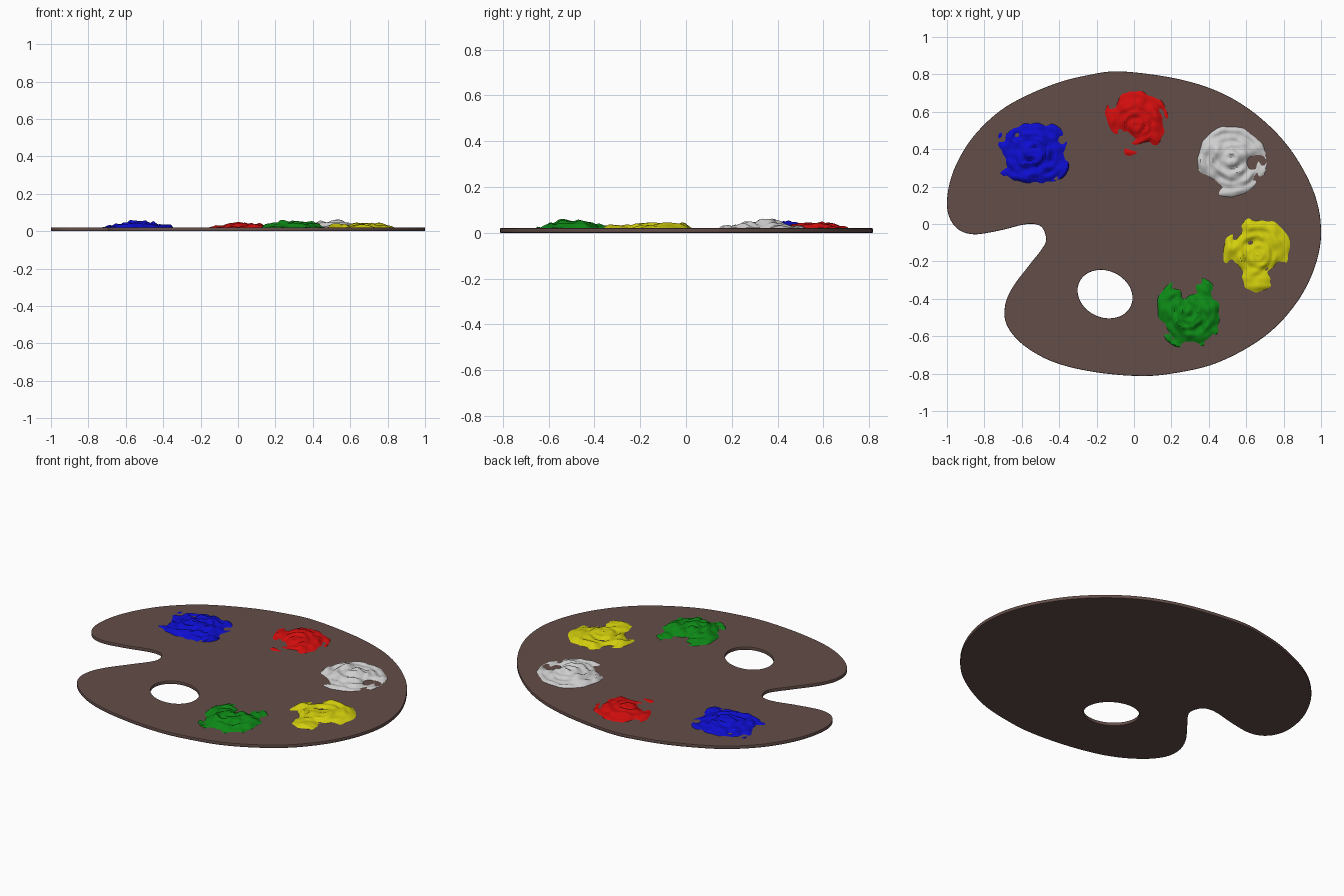
import bpy, bmesh, math
from mathutils import Vector, noise

if "Cube" in bpy.data.objects:
    bpy.data.objects.remove(bpy.data.objects["Cube"])

TOP = 0.02  # height of the board's upper face


def material(name, rgb):
    m = bpy.data.materials.new(name)
    m.diffuse_color = (*rgb, 1)
    m.use_nodes = True
    m.node_tree.nodes["Principled BSDF"].inputs["Base Color"].default_value = m.diffuse_color
    return m


def smooth_loop(pts, steps=6):
    # closed Catmull-Rom curve through the given points
    out, n = [], len(pts)
    for i in range(n):
        a, b, c, d = (Vector(pts[(i + k) % n]) for k in (-1, 0, 1, 2))
        for s in range(steps):
            t = s / steps
            out.append(0.5 * (2 * b + (c - a) * t + (2 * a - 5 * b + 4 * c - d) * t * t
                              + (3 * b - a - 3 * c + d) * t ** 3))
    return out


# Board: filled outline with thumb hole and softened rim
outline = [(-.05, .815), (.3, .76), (.57, .645), (.8, .445), (.95, .2), (1, -.02), (.97, -.22),
           (.87, -.42), (.7, -.6), (.45, -.74), (.2, -.8), (0, -.812), (-.25, -.785), (-.45, -.73),
           (-.6, -.64), (-.68, -.54), (-.69, -.44), (-.65, -.34), (-.56, -.22), (-.49, -.13),
           (-.47, -.08), (-.49, -.02), (-.535, 0), (-.6, -.005), (-.72, -.035), (-.86, -.055),
           (-.95, -.02), (-.997, .07), (-.99, .2), (-.94, .34), (-.84, .49), (-.68, .63),
           (-.45, .74), (-.25, .795)]
hole = [(-.155 + .147 * math.cos(a), -.375 + .128 * math.sin(a) - .02 * math.cos(a))
        for a in (math.tau * i / 12 for i in range(12))]
curve = bpy.data.curves.new("palette_board", 'CURVE')
curve.dimensions = '2D'
curve.fill_mode = 'BOTH'
curve.extrude, curve.bevel_depth, curve.bevel_resolution, curve.offset = .006, .004, 1, -.004
for loop in (smooth_loop(outline), smooth_loop(hole)):
    sp = curve.splines.new('POLY')
    sp.points.add(len(loop) - 1)
    for p, v in zip(sp.points, loop):
        p.co = (v.x, v.y, 0, 1)
    sp.use_cyclic_u = True
board = bpy.data.objects.new("palette_board", curve)
board.location.z = TOP / 2
bpy.context.collection.objects.link(board)
bpy.context.view_layer.objects.active = board
board.select_set(True)
bpy.ops.object.convert(target='MESH')
board = bpy.context.object
board.data.materials.clear()
board.data.materials.append(material("brown wood", (.125, .075, .065)))
bpy.ops.object.shade_smooth_by_angle(angle=math.radians(30))


def paint(name, rgb, center, size, amp, power, seed, bumps, n=64):
    # rough heightfield, cut off just inside the board so only raised daubs remain
    bm = bmesh.new()
    bmesh.ops.create_grid(bm, x_segments=n, y_segments=n, size=1.1)
    for v in bm.verts:
        u, w = v.co.x, v.co.y
        r = (abs(u) ** power + abs(w) ** power) ** (1 / power)
        a = math.atan2(w, u)
        x, y = center[0] + u * size[0], center[1] + w * size[1]
        swirl = noise.noise(Vector((1.6 * math.cos(a) * min(1, 2 * r), 1.6 * math.sin(a) * min(1, 2 * r),
                                    r * 6 + seed)))
        rough = noise.noise(Vector((u * 4, w * 4, seed * 3.7)))
        h = .9 * (1 - r ** 3) + .65 * swirl + .4 * rough - .25
        for bx, by, br, bh in bumps:
            h += bh * math.exp(-((x - bx) ** 2 + (y - by) ** 2) / br ** 2)
        if r > 1:
            h -= (r - 1) * 12
        v.co = (x, y, TOP + amp * h)
    cut = TOP - .003
    bmesh.ops.bisect_plane(bm, geom=bm.verts[:] + bm.edges[:] + bm.faces[:],
                           plane_co=(0, 0, cut), plane_no=(0, 0, 1), clear_inner=True)
    me = bpy.data.meshes.new(name)
    bm.to_mesh(me)
    bm.free()
    me.materials.append(material(name.replace("_", " "), rgb))
    ob = bpy.data.objects.new(name, me)
    bpy.context.collection.objects.link(ob)
    bpy.ops.object.select_all(action='DESELECT')
    ob.select_set(True)
    bpy.context.view_layer.objects.active = ob
    bpy.ops.object.shade_smooth_by_angle(angle=math.radians(30))


# Paint daubs: bumps are (x, y, radius, strength), negative ones open gaps
paint("blue_paint", (.004, .004, .62), (-.54, .385), (.195, .172), .026, 3, 1.3,
      [(-.54, .36, .1, .5), (-.4, .29, .06, .6), (-.62, .47, .025, -.8), (-.45, .33, .025, -.8)])
paint("red_paint", (.65, .004, .004), (.01, .535), (.178, .195), .021, 2, 5.1,
      [(.02, .57, .08, .6), (-.03, .46, .04, -1), (.05, .4, .05, -.6), (-.1, .42, .06, -1)])
paint("white_paint", (.62, .62, .62), (.52, .335), (.19, .195), .024, 2, 9.4,
      [(.54, .36, .045, 1.2), (.41, .4, .07, .6), (.4, .2, .06, -1.2), (.62, .33, .03, -1), (.48, .3, .06, .5)])
paint("yellow_paint", (.65, .62, .004), (.66, -.165), (.19, .205), .021, 2, 14.2,
      [(.77, -.07, .08, .8), (.62, -.02, .06, .5), (.52, -.13, .05, .6), (.67, -.17, .05, .7),
       (.65, -.33, .05, .6), (.62, -.1, .03, -1), (.78, -.28, .07, -1.3), (.53, -.27, .06, -1.1),
       (.53, 0, .06, -1)])
paint("green_paint", (.004, .25, .008), (.295, -.47), (.175, .192), .026, 2.3, 20.6,
      [(.29, -.5, .11, .6), (.28, -.345, .06, -1.4), (.4, -.33, .04, .4), (.18, -.36, .04, .4)])
